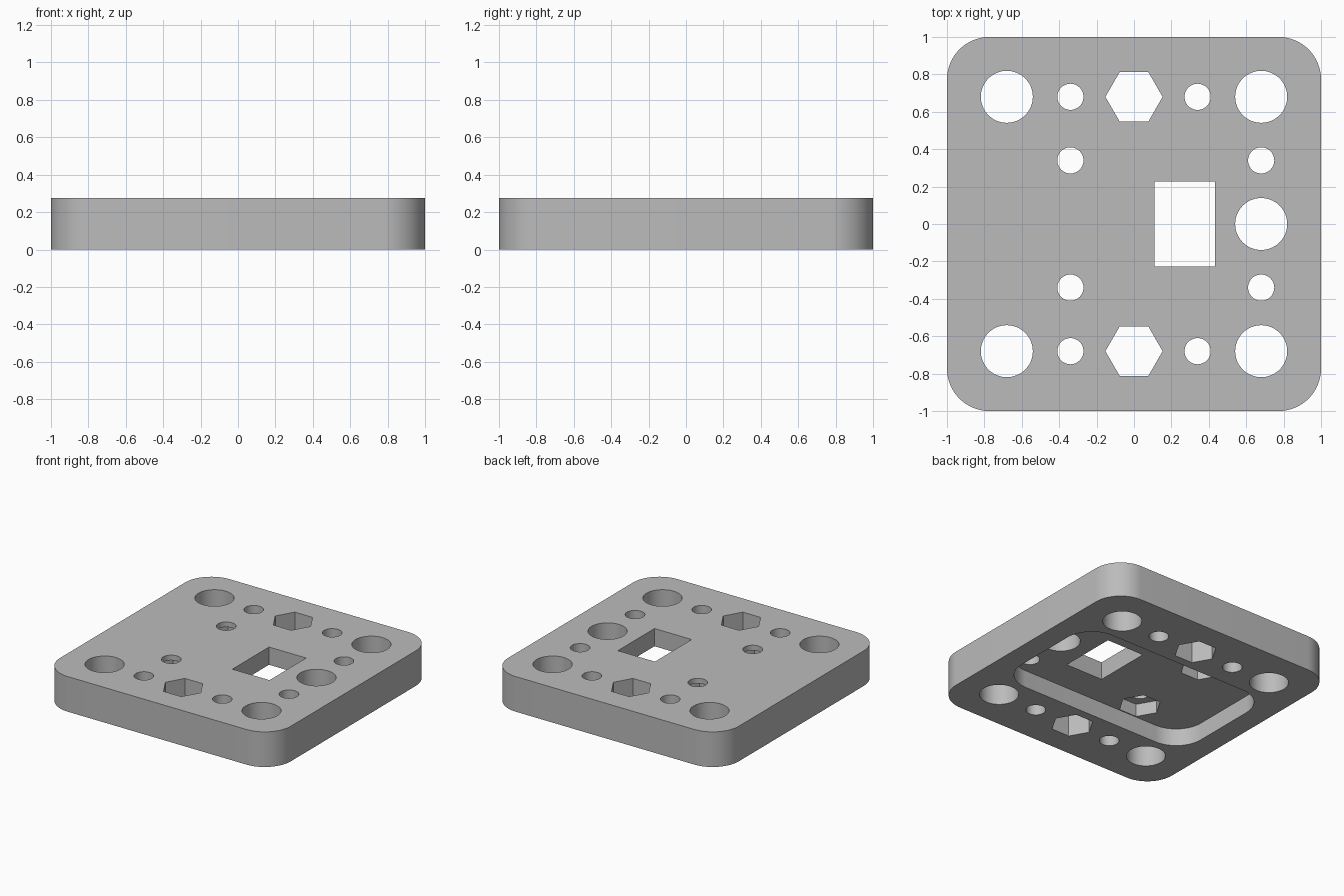
import bpy
import bmesh
from math import cos, sin, tau, radians

cube = bpy.data.objects.get("Cube")
if cube:
    bpy.data.objects.remove(cube, do_unlink=True)

HEIGHT, FLOOR, LEDGE = 0.275, 0.136, 0.235
PITCH, ROW = 0.34, 0.68

grey = bpy.data.materials.new("plain grey")
grey.use_nodes = True
grey.diffuse_color = (0.5, 0.5, 0.5, 1)
grey.node_tree.nodes["Principled BSDF"].inputs["Base Color"].default_value = (0.5, 0.5, 0.5, 1)


def prism(name, outline, low, high):
    """Extrude a closed outline between two heights."""
    bm = bmesh.new()
    face = bm.faces.new([bm.verts.new((x, y, low)) for x, y in outline])
    top = bmesh.ops.extrude_face_region(bm, geom=[face])["geom"]
    moved = [v for v in top if isinstance(v, bmesh.types.BMVert)]
    bmesh.ops.translate(bm, verts=moved, vec=(0, 0, high - low))
    bmesh.ops.recalc_face_normals(bm, faces=bm.faces[:])
    mesh = bpy.data.meshes.new(name)
    bm.to_mesh(mesh)
    bm.free()
    mesh.materials.append(grey)
    obj = bpy.data.objects.new(name, mesh)
    bpy.context.collection.objects.link(obj)
    return obj


def ring(x, y, radius, sides):
    return [(x + radius * cos(tau * i / sides), y + radius * sin(tau * i / sides))
            for i in range(sides)]


def rounded(a, b, r, steps=16):
    points = []
    for k, (sx, sy) in enumerate([(1, 1), (-1, 1), (-1, -1), (1, -1)]):
        for i in range(steps + 1):
            t = tau / 4 * (k + i / steps)
            points.append((sx * (a - r) + r * cos(t), sy * (b - r) + r * sin(t)))
    return points


# Plate with rounded corners
plate = prism("mounting_plate", rounded(1, 1, 0.227), 0, HEIGHT)
bpy.context.view_layer.objects.active = plate
plate.select_set(True)


def cut(outline, low=-0.1, high=0.4):
    cutter = prism("cutter", outline, low, high)
    cutter.hide_render = True
    mod = plate.modifiers.new("cut", "BOOLEAN")
    mod.operation = "DIFFERENCE"
    mod.solver = "EXACT"
    mod.object = cutter
    bpy.ops.object.modifier_apply(modifier=mod.name)
    bpy.data.objects.remove(cutter, do_unlink=True)


# Shallow pocket in the underside
cut(rounded(0.83, 0.48, 0.227), high=FLOOR)

# Rectangular window
cut([(0.11, -0.227), (0.432, -0.227), (0.432, 0.227), (0.11, 0.227)])

# Large side hole
cut(ring(ROW, 0, 0.139, 64))

for side in (-1, 1):
    # Corner holes, small holes and hexagonal openings along both rows
    for x in (-ROW, ROW):
        cut(ring(x, side * ROW, 0.139, 64))
    for x in (-PITCH, PITCH):
        cut(ring(x, side * ROW, 0.07, 40))
    cut(ring(0, side * ROW, 0.153, 6))
    cut(ring(ROW, side * PITCH, 0.07, 40))
    # Small holes with hexagonal nut recesses below
    cut(ring(-PITCH, side * PITCH, 0.07, 40))
    cut(ring(-PITCH, side * PITCH, 0.153, 6), 0.1, LEDGE)

bpy.ops.object.shade_smooth_by_angle(angle=radians(30))
